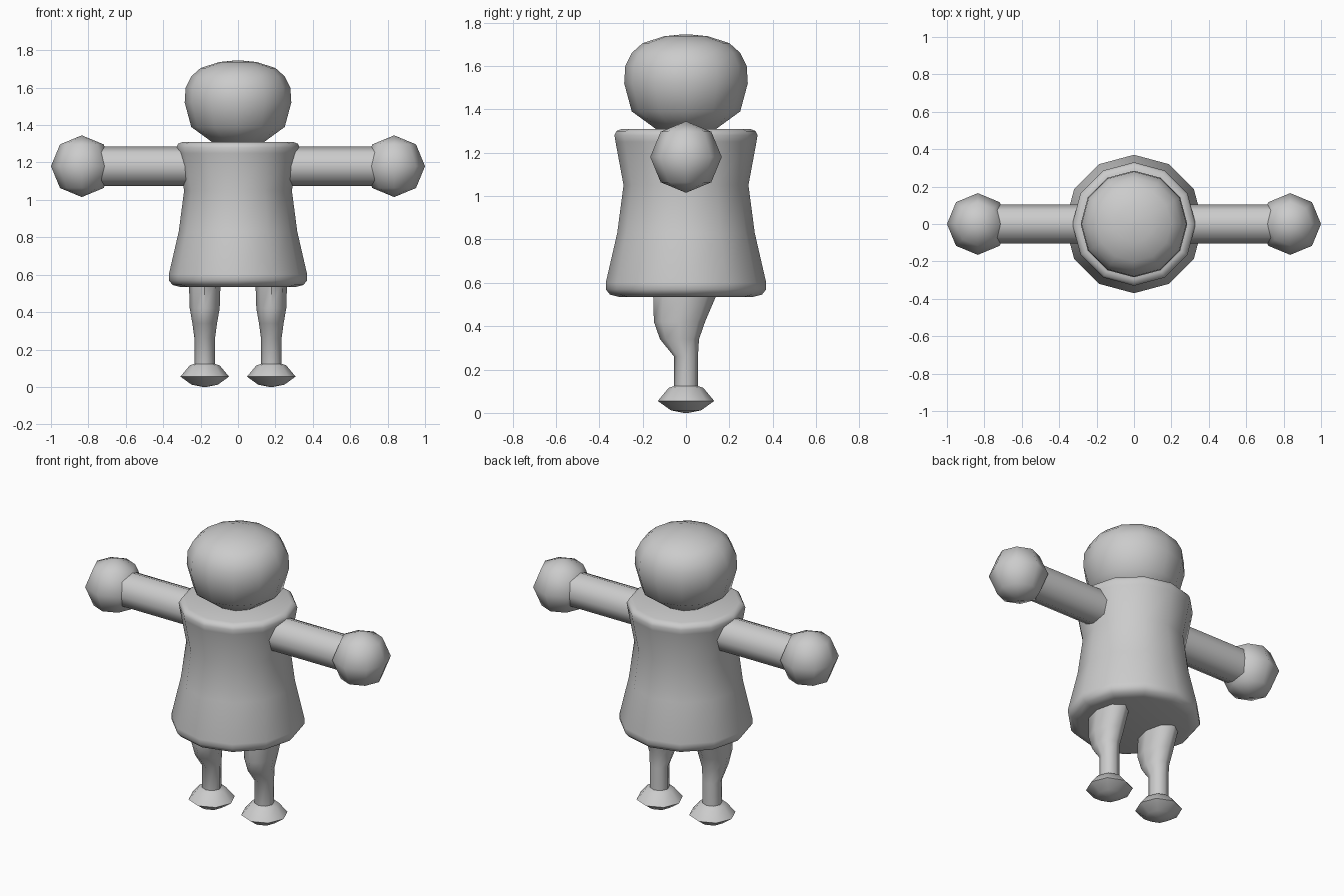
import bpy, bmesh
from math import sin, cos, pi, radians

cube = bpy.data.objects.get("Cube")
if cube:
    bpy.data.objects.remove(cube)

# One plain material for the whole figure
GREY = (0.6, 0.6, 0.6, 1)
mat = bpy.data.materials.new("plain grey")
mat.use_nodes = True
mat.diffuse_color = GREY
mat.node_tree.nodes["Principled BSDF"].inputs["Base Color"].default_value = GREY


def finish(name, bm, angle=65):
    bmesh.ops.recalc_face_normals(bm, faces=bm.faces)
    mesh = bpy.data.meshes.new(name)
    bm.to_mesh(mesh)
    bm.free()
    mesh.materials.append(mat)
    obj = bpy.data.objects.new(name, mesh)
    bpy.context.collection.objects.link(obj)
    bpy.ops.object.select_all(action='DESELECT')
    obj.select_set(True)
    bpy.context.view_layer.objects.active = obj
    bpy.ops.object.shade_smooth_by_angle(angle=radians(angle))
    return obj


def loft(name, sections, sides, x=0):
    """Skin elliptical sections given as (z, half width, half depth, y centre)."""
    bm = bmesh.new()
    rings = []
    for z, rx, ry, y in sections:
        rings.append([bm.verts.new((x + rx * cos(2 * pi * i / sides),
                                    y + ry * sin(2 * pi * i / sides), z))
                      for i in range(sides)])
    for a, b in zip(rings, rings[1:]):
        for i in range(sides):
            j = (i + 1) % sides
            bm.faces.new((a[i], a[j], b[j], b[i]))
    bm.faces.new(rings[0])
    bm.faces.new(rings[-1])
    return finish(name, bm)


def lathe(name, profile, sides, x=0):
    return loft(name, [(z, r, r, 0) for r, z in profile], sides, x)


# Flared tunic with rounded rims
lathe("torso", [(0.31, 0.535), (0.35, 0.545), (0.37, 0.57), (0.37, 0.6),
                (0.317, 0.83), (0.288, 1.05), (0.325, 1.25), (0.33, 1.28),
                (0.32, 1.3), (0.295, 1.31)], 12)

# Rounded, slightly flattened head
lathe("head", [(0.05, 1.29), (0.14, 1.31), (0.25, 1.39), (0.285, 1.52),
               (0.28, 1.6), (0.25, 1.66), (0.2, 1.705), (0.1, 1.737),
               (0.02, 1.745)], 12)

for side, s in (("left", 1), ("right", -1)):
    # Straight arm
    arm = lathe(side + "_arm", [(0.105, 0.24), (0.105, 0.8)], 8)
    arm.rotation_euler = (0, s * pi / 2, 0)
    arm.location.z = 1.18

    # Ball hand
    bm = bmesh.new()
    bmesh.ops.create_uvsphere(bm, u_segments=8, v_segments=4, radius=0.165)
    hand = finish(side + "_hand", bm)
    hand.location = (s * 0.835, 0, 1.18)

    # Leg with a wide thigh and thin ankle
    loft(side + "_leg", [(0.07, 0.055, 0.055, 0), (0.26, 0.055, 0.055, 0),
                         (0.34, 0.066, 0.09, -0.03), (0.42, 0.08, 0.118, -0.03),
                         (0.57, 0.085, 0.152, 0)], 8, s * 0.178)

    # Squashed ball foot
    lathe(side + "_foot", [(0.01, 0), (0.07, 0.012), (0.13, 0.055),
                           (0.08, 0.115), (0.02, 0.135)], 8, s * 0.178)
